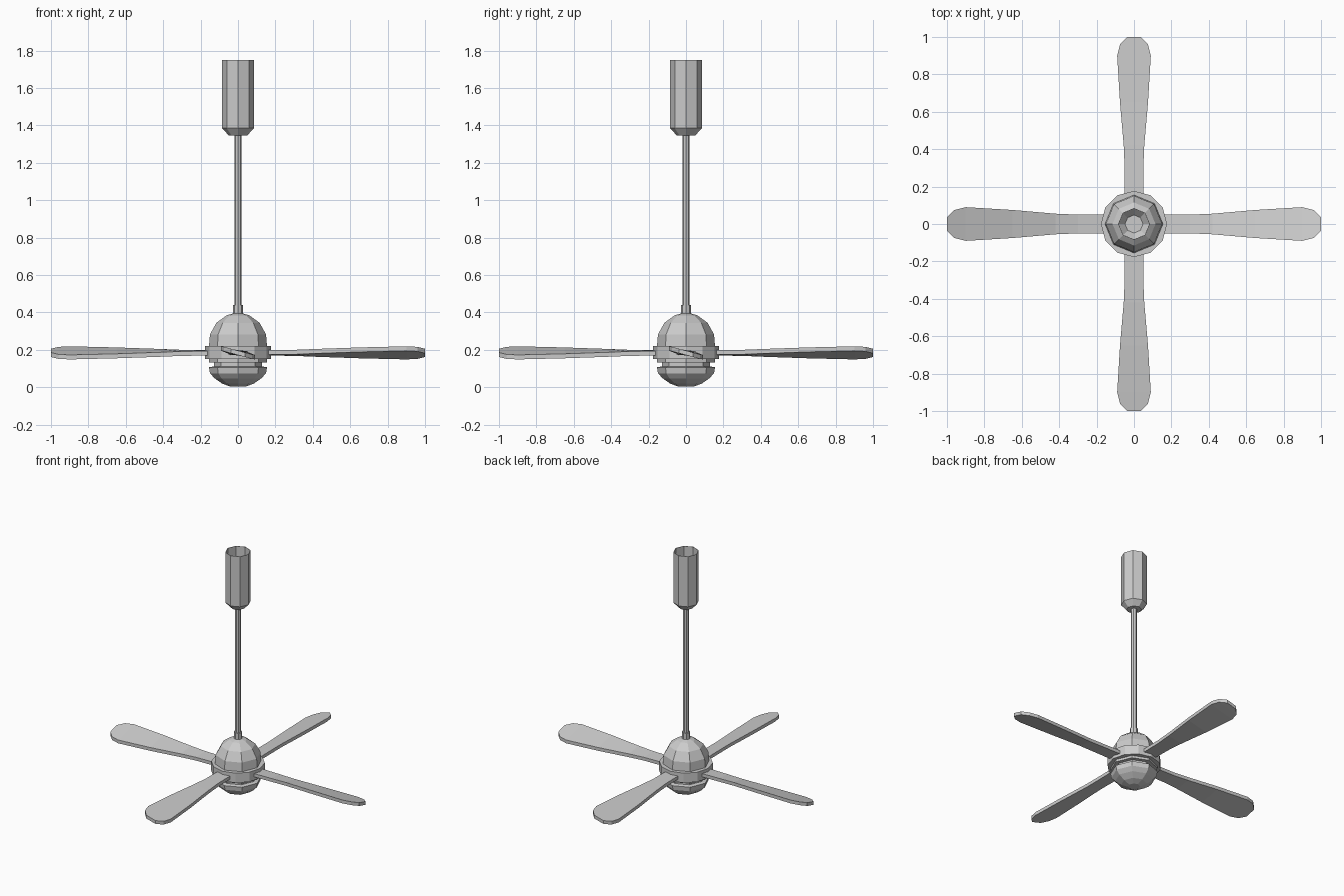
import bpy, bmesh
from math import pi, sin, cos
from mathutils import Matrix

cube = bpy.data.objects.get("Cube")
if cube:
    bpy.data.objects.remove(cube, do_unlink=True)

metal = bpy.data.materials.new("light_grey_metal")
metal.use_nodes = True
GREY = (0.6, 0.6, 0.6, 1)
metal.diffuse_color = GREY
metal.node_tree.nodes["Principled BSDF"].inputs["Base Color"].default_value = GREY


def finish(name, bm):
    bmesh.ops.recalc_face_normals(bm, faces=bm.faces)
    mesh = bpy.data.meshes.new(name)
    bm.to_mesh(mesh)
    bm.free()
    mesh.materials.append(metal)
    obj = bpy.data.objects.new(name, mesh)
    bpy.context.collection.objects.link(obj)
    return obj


def lathe(name, profile, sides=8, cap_top=True):
    """Turn (radius, height) points, listed from bottom to top, about z."""
    bm = bmesh.new()
    rings = [[bm.verts.new((r * cos(2 * pi * i / sides), r * sin(2 * pi * i / sides), z))
              for i in range(sides)] for r, z in profile]
    for low, high in zip(rings, rings[1:]):
        for i in range(sides):
            j = (i + 1) % sides
            bm.faces.new((low[i], low[j], high[j], high[i]))
    bm.faces.new(rings[0][::-1])
    if cap_top:
        bm.faces.new(rings[-1])
    return finish(name, bm)


# Ceiling cup with an inner wall, open at the top
lathe("ceiling_cup", [(0.05, 1.347), (0.085, 1.385), (0.085, 1.75),
                      (0.082, 1.75), (0.082, 1.387), (0.048, 1.351)])

# Rod and its collar
lathe("down_rod", [(0.02, 0.42), (0.02, 1.355)])
lathe("rod_collar", [(0.028, 0.38), (0.028, 0.44)])

# Motor housing
lathe("motor_dome", [(0.155, 0.2), (0.155, 0.22), (0.15, 0.283), (0.115, 0.345),
                     (0.06, 0.385), (0.025, 0.395)])
lathe("hub_ring", [(0.177, 0.15), (0.177, 0.22)], sides=12)
lathe("lower_neck", [(0.127, 0.09), (0.127, 0.16)])
lathe("neck_band", [(0.155, 0.133), (0.155, 0.155)])
lathe("bottom_bowl", [(0.04, 0.003), (0.085, 0.02), (0.125, 0.048), (0.15, 0.075),
                      (0.155, 0.107), (0.127, 0.112)])

# Blades: (distance, half width, edge lift), twisting more toward the tip
STATIONS = [(0.13, 0.05, 0.002), (0.3, 0.05, 0.004), (0.42, 0.055, 0.009),
            (0.65, 0.075, 0.017), (0.9, 0.09, 0.023), (0.96, 0.075, 0.02),
            (1.0, 0.037, 0.01)]
for k, side in enumerate(("left", "back", "right", "front")):
    bm = bmesh.new()
    sections = []
    for x, w, lift in STATIONS:
        corners = ((-w, lift - 0.012), (w, -lift - 0.012),
                   (w, -lift + 0.012), (-w, lift + 0.012))
        sections.append([bm.verts.new((x, y, 0.184 + z)) for y, z in corners])
    for a, b in zip(sections, sections[1:]):
        for i in range(4):
            j = (i + 1) % 4
            bm.faces.new((a[i], a[j], b[j], b[i]))
    bm.faces.new(sections[0])
    bm.faces.new(sections[-1][::-1])
    bmesh.ops.rotate(bm, verts=bm.verts, cent=(0, 0, 0),
                     matrix=Matrix.Rotation(k * pi / 2, 3, "Z"))
    finish(side + "_blade", bm)
